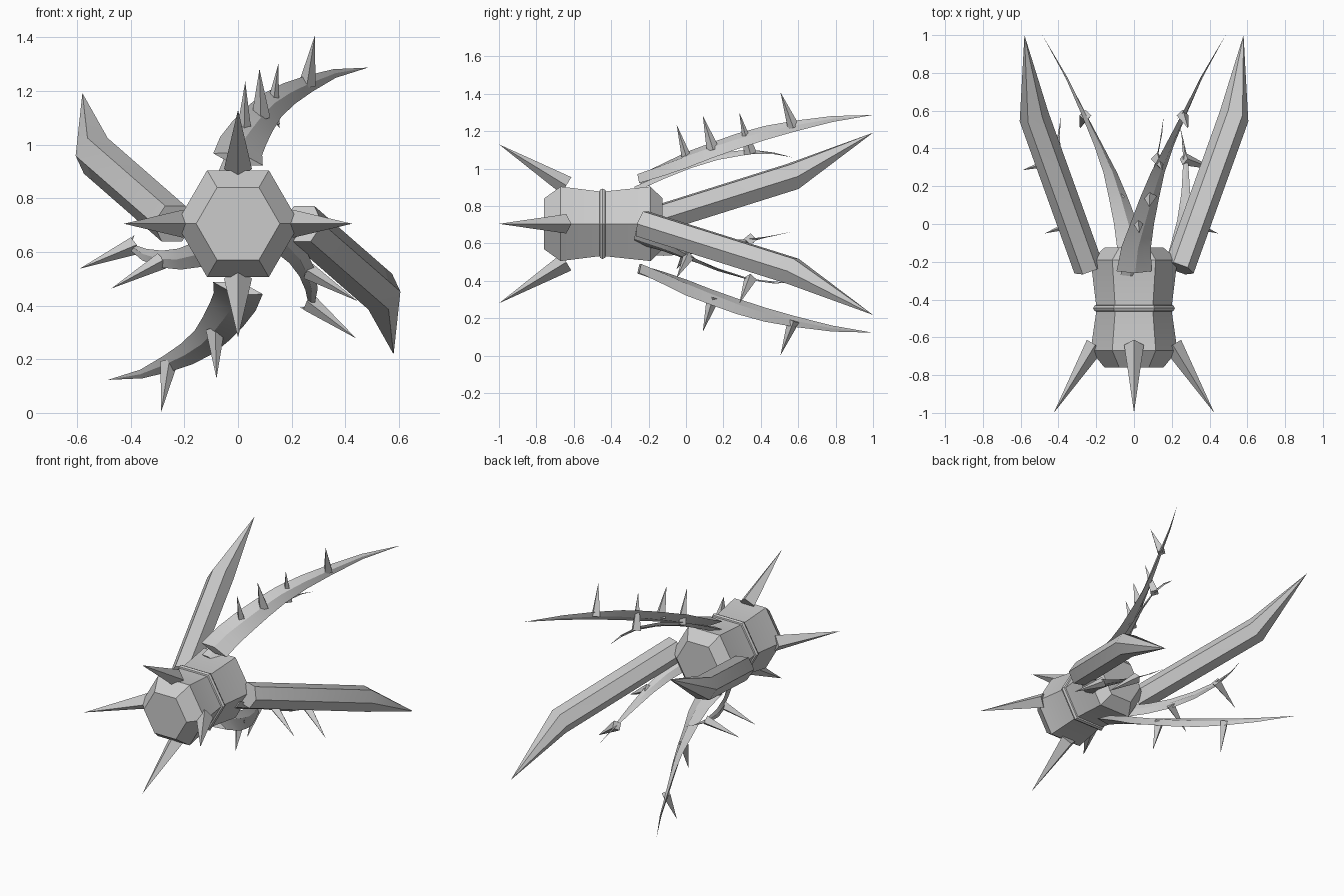
import bpy, bmesh, math
from mathutils import Matrix, Vector

if "Cube" in bpy.data.objects:
    bpy.data.objects.remove(bpy.data.objects["Cube"])

grey = bpy.data.materials.new("plain_grey")
grey.diffuse_color = (0.6, 0.6, 0.6, 1)
grey.use_nodes = True
grey.node_tree.nodes["Principled BSDF"].inputs["Base Color"].default_value = grey.diffuse_color
MID = 0.705                      # height of the long axis
Y = Vector((0, 1, 0))


def loft(name, rings, sides, turn=0):
    """Skin rings of (centre, u, v) where u and v are the half-width vectors; zero u gives a tip."""
    bm = bmesh.new()
    loops = []
    for c, u, v in rings:
        if u.length < 1e-5:
            loops.append([bm.verts.new(c)] * sides)
        else:
            loops.append([bm.verts.new(c + u * math.cos(a) + v * math.sin(a))
                          for a in (2 * math.pi * k / sides for k in range(sides))])
    for a, b in zip(loops, loops[1:]):
        for k in range(sides):
            j = (k + 1) % sides
            corners = list(dict.fromkeys([a[k], a[j], b[j], b[k]]))
            bm.faces.new(corners)
    for end in (loops[0], loops[-1]):
        if len(set(end)) > 1:
            bm.faces.new(end)
    bmesh.ops.recalc_face_normals(bm, faces=bm.faces)
    bm.transform(Matrix.Translation((0, 0, MID)) @ Matrix.Rotation(turn, 4, 'Y'))
    me = bpy.data.meshes.new(name)
    bm.to_mesh(me)
    bm.free()
    me.materials.append(grey)
    me.shade_smooth()
    me.set_sharp_from_angle(angle=math.radians(25))
    ob = bpy.data.objects.new(name, me)
    bpy.context.collection.objects.link(ob)


def hex_turned(name, profile):
    X, Z = Vector((1, 0, 0)), Vector((0, 0, 1))
    loft(name, [(Y * y, X * r, Z * r) for y, r in profile], 6)


def spike(name, base, tip, r, turn):
    base, tip = Vector(base), Vector(tip)
    d = (tip - base).normalized()
    u = Y.cross(d).normalized()
    v = d.cross(u)
    zero = Vector()
    loft(name, [(base, u * r, v * r), (tip, zero, zero)], 4, turn)


def tendril(name, path, width, thick, turn):
    pts = [Vector(p) for p in path]
    rings = []
    n = len(pts) - 1
    for i, p in enumerate(pts):
        t = (pts[min(i + 1, n)] - pts[max(i - 1, 0)]).normalized()
        u = Y.cross(t).normalized()
        v = t.cross(u)
        s = 1 - (p.y - pts[0].y) / (pts[n].y - pts[0].y)
        rings.append((p, u * width * s, v * thick * s))
    loft(name, rings, 4, turn)


# Body and waist ring
hex_turned("body", [(-0.76, 0.156), (-0.67, 0.23), (-0.45, 0.198), (-0.19, 0.23), (-0.125, 0.156)])
hex_turned("waist_ring", [(-0.466, 0.19), (-0.46, 0.21), (-0.446, 0.217), (-0.432, 0.21), (-0.426, 0.19)])

# Four front spikes
for i in range(4):
    spike(f"front_spike_{i}", (0, -0.64, 0.205), (0, -1.0, 0.425), 0.052, i * math.pi / 2)

# Two hexagonal blades
for i in range(2):
    a, b, tip = Vector((0.24, -0.235, 0)), Vector((0.53, 0.57, -0.253)), Vector((0.58, 1.0, -0.487))
    d = (b - a).normalized()
    u = d.cross(Vector((0, 0, 1))).normalized()
    v = u.cross(d)
    loft(f"blade_{i}", [(a, u * 0.08, v * 0.08), (b, u * 0.08, v * 0.08), (tip, Vector(), Vector())],
         6, i * math.pi)

# Two long tendrils with thorns
LONG = [(0, -0.25, 0.24), (0.012, -0.12, 0.29), (0.043, 0, 0.34), (0.08, 0.13, 0.39), (0.125, 0.27, 0.44),
        (0.19, 0.42, 0.485), (0.265, 0.58, 0.522), (0.36, 0.78, 0.56), (0.485, 1.0, 0.582)]
for i in range(2):
    turn = i * math.pi
    tendril(f"long_tendril_{i}", LONG, 0.095, 0.028, turn)
    spike(f"long_tendril_{i}_thorn_a", (0.085, 0.145, 0.395), (0.08, 0.09, 0.577), 0.035, turn)
    spike(f"long_tendril_{i}_thorn_b", (0.257, 0.575, 0.517), (0.287, 0.505, 0.703), 0.032, turn)

# Three short tendrils with thorns
SHORT = [(-0.025, -0.27, 0.185), (-0.005, -0.12, 0.255), (0.03, 0.02, 0.315), (0.075, 0.17, 0.36),
         (0.12, 0.34, 0.385), (0.145, 0.47, 0.377), (0.157, 0.57, 0.355)]
for i in range(3):
    turn = i * math.tau / 3
    tendril(f"short_tendril_{i}", SHORT, 0.048, 0.015, turn)
    spike(f"short_tendril_{i}_thorn_a", (0.022, 0.015, 0.315), (0.027, -0.05, 0.53), 0.032, turn)
    spike(f"short_tendril_{i}_thorn_b", (0.122, 0.345, 0.375), (0.15, 0.285, 0.595), 0.034, turn)
